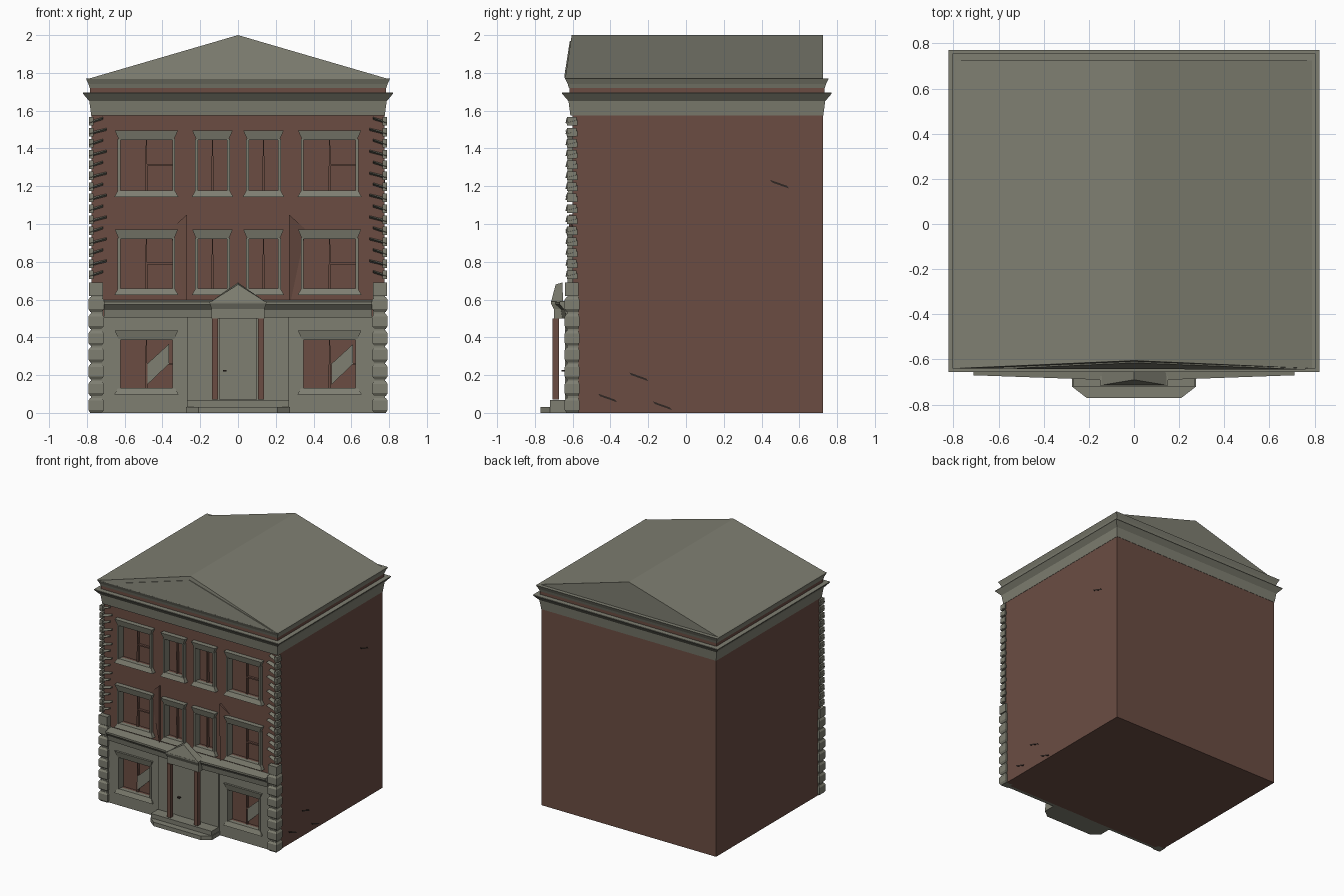
import bpy, bmesh, math

cube = bpy.data.objects.get("Cube")
if cube:
    bpy.data.objects.remove(cube, do_unlink=True)


def material(name, rgb):
    m = bpy.data.materials.new(name)
    m.use_nodes = True
    m.diffuse_color = (*rgb, 1)
    m.node_tree.nodes["Principled BSDF"].inputs["Base Color"].default_value = (*rgb, 1)
    return m


STONE = material("grey stone", (0.21, 0.21, 0.165))
BRICK = material("red brick", (0.145, 0.073, 0.055))
DARK = material("dark slit", (0.03, 0.02, 0.017))


def build(name, solids, mat):
    """Make one object from solids, each a list of matching rings of points."""
    bm = bmesh.new()
    for rings in solids:
        loops = [[bm.verts.new(p) for p in ring] for ring in rings]
        for low, high in zip(loops, loops[1:]):
            for i in range(len(low)):
                j = (i + 1) % len(low)
                bm.faces.new((low[i], low[j], high[j], high[i]))
        bm.faces.new(loops[0])
        bm.faces.new(loops[-1])
    bmesh.ops.recalc_face_normals(bm, faces=bm.faces)
    me = bpy.data.meshes.new(name)
    bm.to_mesh(me)
    bm.free()
    me.materials.append(mat)
    ob = bpy.data.objects.new(name, me)
    bpy.context.collection.objects.link(ob)
    return ob


def rect(x0, x1, y0, y1, z):
    return [(x0, y0, z), (x1, y0, z), (x1, y1, z), (x0, y1, z)]


def box(x0, x1, y0, y1, z0, z1):
    return [rect(x0, x1, y0, y1, z0), rect(x0, x1, y0, y1, z1)]


def prism(points, y0, y1):
    """Front-view outline run from y0 to y1."""
    return [[(x, y, z) for x, z in points] for y in (y0, y1)]


def mirrored(solids):
    return solids + [[[(-x, y, z) for x, y, z in r] for r in s] for s in solids]


W, FRONT, BACK = 0.775, -0.60, 0.725

# Window openings: x0, x1, z0, z1
openings = []
for s in (-1, 1):
    for cx, half, rows in ((0.485, 0.145, ((0.13, 0.39), (0.655, 0.925), (1.175, 1.45))),
                           (0.135, 0.085, ((0.655, 0.925), (1.175, 1.45)))):
        openings += [(s * cx - half, s * cx + half, a, b) for a, b in rows]

# Walls with recessed windows
body = build("brick_body", [box(-W, W, FRONT, BACK, 0, 1.58)], BRICK)
ground = build("ground_floor_facing", [box(-0.72, 0.72, -0.622, -0.595, 0, 0.51)], STONE)
cutter = build("window_cutter", [box(a, b, -0.7, -0.565, c, d) for a, b, c, d in openings], BRICK)
for ob in (body, ground):
    mod = ob.modifiers.new("windows", "BOOLEAN")
    mod.operation = "DIFFERENCE"
    mod.solver = "EXACT"
    mod.object = cutter
    bpy.context.view_layer.update()
    dg = bpy.context.evaluated_depsgraph_get()
    cut = bpy.data.meshes.new_from_object(ob.evaluated_get(dg))
    ob.modifiers.clear()
    ob.data = cut
bpy.data.objects.remove(cutter, do_unlink=True)

# Window heads, sills, jambs and glazing bars
heads, sills, jambs, bars = [], [], [], []
for a, b, c, d in openings:
    heads.append([rect(a, b, -0.625, -0.59, d - 0.005),
                  rect(a - 0.022, b + 0.022, -0.638, -0.59, d + 0.045)])
    sills.append([rect(a - 0.025, b + 0.025, -0.638, -0.59, c - 0.032),
                  rect(a - 0.005, b + 0.005, -0.622, -0.59, c + 0.003)])
    for x in (a, b):
        jambs.append(box(x - 0.007, x + 0.007, -0.628, -0.566, c, d))
    mid, h = (a + b) / 2, (c + d) / 2
    bars.append(prism([(mid - 0.006, c), (mid + 0.006, c), (mid + 0.003, d), (mid - 0.003, d)],
                      -0.585, -0.56))
    if b - a > 0.2:
        bars.append(box(mid, b, -0.583, -0.56, h - 0.005, h + 0.005))
build("window_heads", heads, STONE)
build("window_sills", sills, STONE)
build("window_jambs", jambs, STONE)
build("window_bars", bars, BRICK)

# Pale broken panes in the ground floor windows
panes = []
for x in (-0.48, 0.495):
    panes += [prism([(x, 0.26), (x + 0.115, 0.26), (x + 0.115, 0.365)], -0.588, -0.58),
              prism([(x, 0.26), (x + 0.115, 0.26), (x, 0.15)], -0.588, -0.58)]
build("broken_panes", panes, STONE)

# Brick folds between the middle windows
build("brick_folds", mirrored([
    [[(0.27, -0.62, 1.05), (0.27, -0.598, 1.05), (0.36, -0.598, 0.97)],
     [(0.27, -0.615, 0.59), (0.27, -0.598, 0.59), (0.28, -0.598, 0.59)]]]), BRICK)

# Cornice, frieze and parapet moulding
def ring(out, z):
    return rect(-W - out, W + out, FRONT - 0.01 - out, BACK + out, z)


build("lower_cornice", [[ring(0.002, 1.575), ring(0.012, 1.65), ring(0.046, 1.69),
                         ring(0.046, 1.695), ring(0.008, 1.695)]], STONE)
build("brick_frieze", [[ring(0.008, 1.69), ring(0.008, 1.725)]], BRICK)
build("upper_cornice", [[ring(0.01, 1.72), ring(0.016, 1.74), ring(0.03, 1.77)]], STONE)

# Gabled roof, front gable leaning back, with a raised panel
build("gable_roof", [[[(-0.795, -0.64, 1.768), (0.795, -0.64, 1.768), (0, -0.605, 2)],
                      [(-0.795, 0.725, 1.768), (0.795, 0.725, 1.768), (0, 0.725, 2)]]], STONE)
build("gable_panel", [[[(-0.58, -0.641, 1.803), (0.76, -0.645, 1.776), (0, -0.615, 1.97)],
                       [(-0.58, -0.625, 1.803), (0.76, -0.625, 1.776), (0, -0.6, 1.97)]]], STONE)

# Upper quoins: a stack of edge blocks with tilted blades on the face
blocks, blades = [], []
count = 15
for i in range(count):
    z = 0.71 + i * 0.058
    blocks.append(box(0.765, 0.788, -0.63, -0.58, z, z + 0.045))
    inner = 0.695 if i % 2 else 0.715
    blades.append([[(inner, -0.632, z + 0.04), (inner, -0.598, z + 0.03), (inner, -0.598, z + 0.045)],
                   [(0.79, -0.638, z + 0.012), (0.79, -0.575, z), (0.79, -0.575, z + 0.028)]])
build("upper_quoin_blocks", mirrored(blocks), STONE)
build("upper_quoin_blades", mirrored(blades), STONE)

# Lower quoins: chamfered rusticated blocks
lower = [box(0.715, 0.779, -0.628, -0.57, 0, 0.63)]
for i in range(7):
    z = i * 0.089
    lower.append([rect(0.722, 0.782, -0.632, -0.57, z),
                  rect(0.71, 0.792, -0.642, -0.565, z + 0.015),
                  rect(0.71, 0.792, -0.642, -0.565, z + 0.065),
                  rect(0.722, 0.782, -0.632, -0.57, z + 0.08)])
lower.append(box(0.715, 0.79, -0.64, -0.57, 0.62, 0.69))
build("lower_quoins", mirrored(lower), STONE)

# String course over the ground floor, deepest at the middle
def course(x, extra):
    return [(x, -0.59, 0.505), (x, -0.635 - extra, 0.505), (x, -0.642 - extra, 0.545),
            (x, -0.67 - extra, 0.575), (x, -0.67 - extra, 0.588), (x, -0.59, 0.6)]


build("string_course", [[course(-0.71, 0), course(-0.15, 0.02),
                         course(0.15, 0.02), course(0.71, 0)]], STONE)

# Entrance bay, door, columns and pediment
build("entrance_bay", [box(-0.27, 0.27, -0.632, -0.6, 0.03, 0.51)], STONE)
build("door", [box(-0.1, 0.1, -0.64, -0.62, 0.07, 0.5)], STONE)
build("door_handle", [box(-0.08, -0.06, -0.66, -0.63, 0.218, 0.226)], DARK)
build("columns", mirrored([box(0.105, 0.137, -0.707, -0.672, 0.07, 0.5)]), BRICK)
build("pediment_beam", [[rect(-0.14, 0.14, -0.7, -0.6, 0.5),
                         rect(-0.14, 0.14, -0.7, -0.6, 0.55),
                         rect(-0.15, 0.15, -0.715, -0.6, 0.58),
                         rect(-0.15, 0.15, -0.715, -0.6, 0.59)]], STONE)
build("pediment", [[[(-0.15, -0.715, 0.585), (0.15, -0.715, 0.585), (0, -0.69, 0.68)],
                    [(-0.15, -0.65, 0.585), (0.15, -0.65, 0.585), (0, -0.655, 0.69)]]], STONE)

# Steps
build("upper_step", [box(-0.27, 0.27, -0.72, -0.6, 0, 0.067)], STONE)
build("lower_step", [[[(-0.275, -0.6, z), (-0.275, -0.72, z), (-0.21, -0.77, z),
                       (0.21, -0.77, z), (0.275, -0.72, z), (0.275, -0.6, z)]
                      for z in (0, 0.032)]], STONE)

# Thin slanted slits on the side wall
slits = []
for y, z in ((0.495, 1.21), (-0.25, 0.19), (-0.415, 0.078), (-0.125, 0.037)):
    slits.append([[(x, y - 0.05, z + 0.024), (x, y - 0.04, z + 0.01),
                   (x, y + 0.05, z - 0.022), (x, y + 0.04, z - 0.008)]
                  for x in (0.77, 0.779)])
build("wall_slits", slits, DARK)
